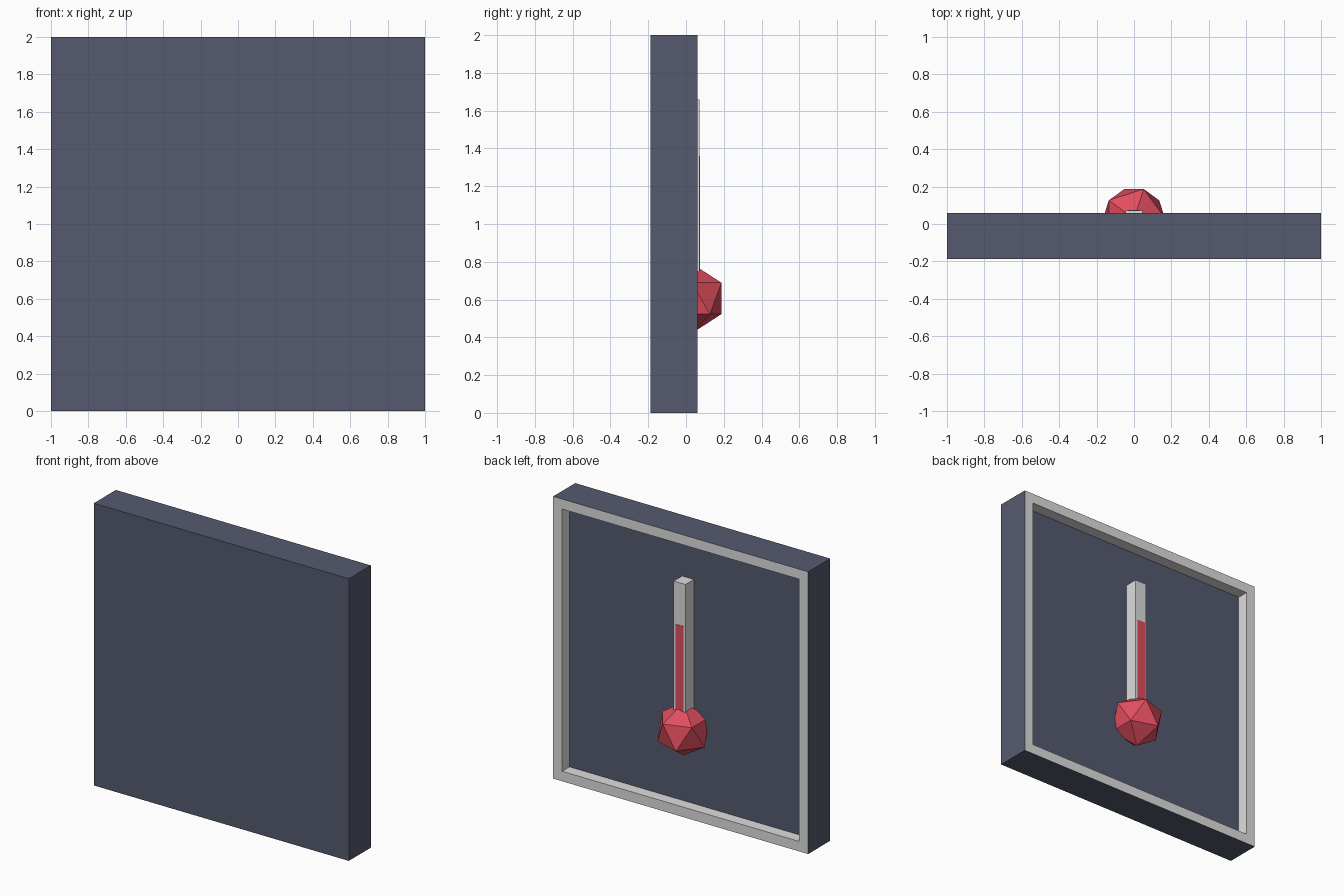
import bpy
import bmesh
from mathutils import Matrix, Vector

cube = bpy.data.objects.get("Cube")
if cube:
    bpy.data.objects.remove(cube, do_unlink=True)


def material(name, rgb):
    m = bpy.data.materials.new(name)
    m.use_nodes = True
    m.diffuse_color = (*rgb, 1)
    m.node_tree.nodes["Principled BSDF"].inputs["Base Color"].default_value = (*rgb, 1)
    return m


slate = material("slate", (0.092, 0.102, 0.156))
white = material("pale_grey", (0.73, 0.73, 0.73))
red = material("red", (0.76, 0.076, 0.112))

BACK, FLOOR = 0.06, -0.022   # rim plane and recessed panel plane
RIM = 0.1


def finish(name, bm, *mats):
    mesh = bpy.data.meshes.new(name)
    bm.to_mesh(mesh)
    bm.free()
    obj = bpy.data.objects.new(name, mesh)
    for m in mats:
        mesh.materials.append(m)
    bpy.context.collection.objects.link(obj)
    return obj


def box(bm, lo, hi):
    lo, hi = Vector(lo), Vector(hi)
    matrix = Matrix.Translation((lo + hi) / 2) @ Matrix.Diagonal((*(hi - lo), 1))
    bmesh.ops.create_cube(bm, size=1, matrix=matrix)


# Square case: inset the back face for the pale rim, then sink the panel
bm = bmesh.new()
box(bm, (-1, -0.187, 0), (1, BACK, 2))
panel = max(bm.faces, key=lambda f: f.calc_center_median().y)
rim = bmesh.ops.inset_region(bm, faces=[panel], thickness=RIM)["faces"]
walls = bmesh.ops.inset_region(bm, faces=[panel], thickness=0)["faces"]
for v in panel.verts:
    v.co.y = FLOOR
for f in rim + walls:
    f.material_index = 1
bm.normal_update()
finish("case", bm, slate, white)

# Thermometer tube
bm = bmesh.new()
box(bm, (-0.046, FLOOR - 0.02, 0.6), (0.046, 0.072, 1.66))
finish("tube", bm, white)

# Liquid column, a thin plate on the tube
bm = bmesh.new()
box(bm, (-0.032, 0.07, 0.6), (0.032, 0.074, 1.36))
finish("liquid_column", bm, red)

# Faceted bulb, partly sunk into the panel
bm = bmesh.new()
bmesh.ops.create_icosphere(bm, subdivisions=1, radius=0.186,
                           matrix=Matrix.Translation((0, 0.029, 0.606)))
finish("bulb", bm, red)
